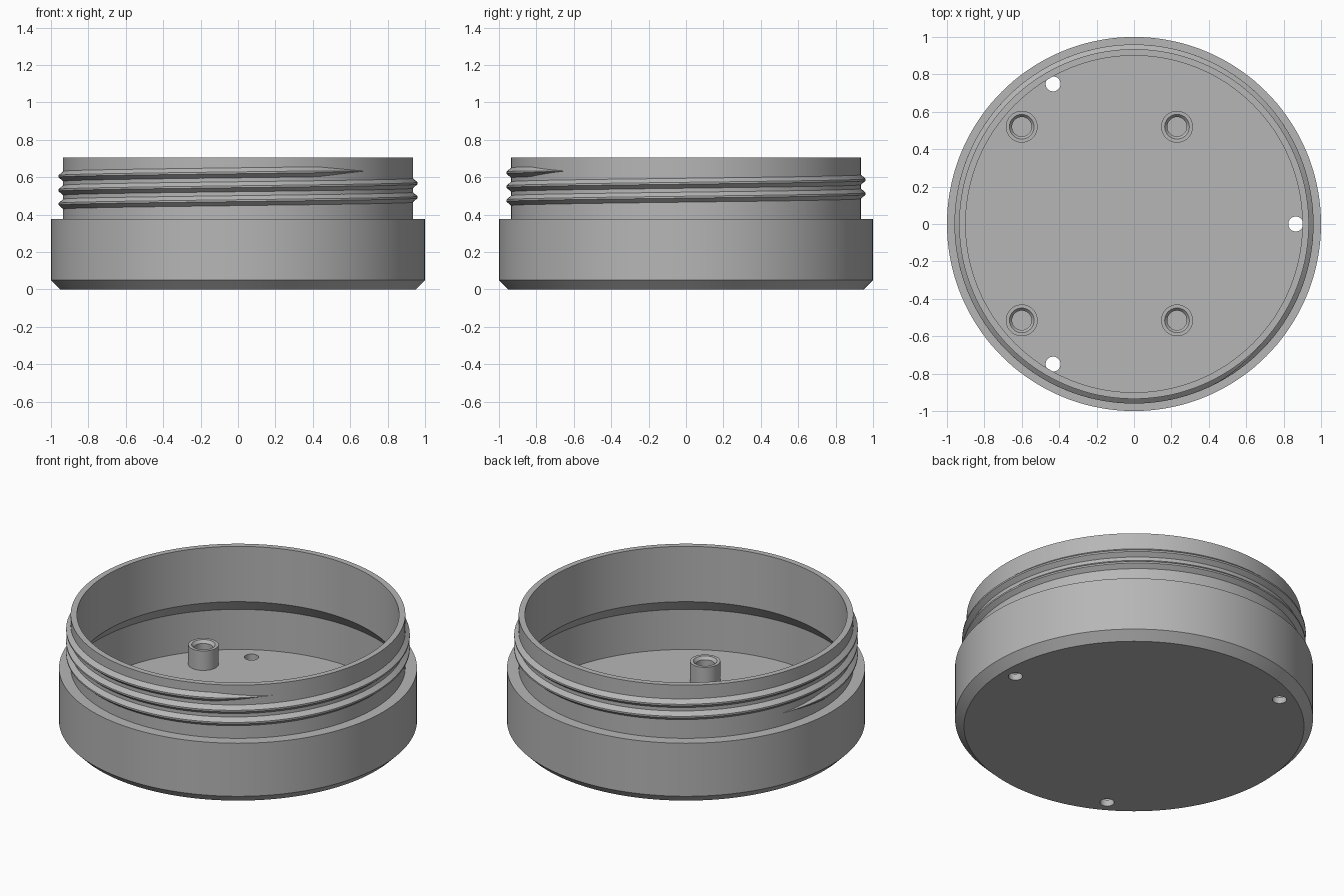
import bpy, bmesh, math
from math import cos, sin, radians

cube = bpy.data.objects.get("Cube")
if cube:
    bpy.data.objects.remove(cube, do_unlink=True)

grey = bpy.data.materials.new("plain grey")
grey.use_nodes = True
grey.diffuse_color = (0.47, 0.47, 0.47, 1)
grey.node_tree.nodes["Principled BSDF"].inputs["Base Color"].default_value = grey.diffuse_color


def finish(name, bm, location=(0, 0, 0)):
    """Turn a bmesh into a linked grey object."""
    bmesh.ops.remove_doubles(bm, verts=bm.verts, dist=1e-5)
    bmesh.ops.recalc_face_normals(bm, faces=bm.faces)
    mesh = bpy.data.meshes.new(name)
    bm.to_mesh(mesh)
    bm.free()
    mesh.materials.append(grey)
    obj = bpy.data.objects.new(name, mesh)
    obj.location = location
    bpy.context.collection.objects.link(obj)
    return obj


def select(obj):
    bpy.ops.object.select_all(action='DESELECT')
    obj.select_set(True)
    bpy.context.view_layer.objects.active = obj


def smooth(obj):
    select(obj)
    bpy.ops.object.shade_smooth_by_angle(angle=radians(25))


def lathe(name, profile, steps, closed=False, location=(0, 0, 0)):
    """Revolve a (radius, height) profile about z."""
    bm = bmesh.new()
    verts = [bm.verts.new((r, 0, z)) for r, z in profile]
    pairs = list(zip(verts, verts[1:]))
    if closed:
        pairs.append((verts[-1], verts[0]))
    edges = [bm.edges.new(p) for p in pairs]
    bmesh.ops.spin(bm, geom=verts + edges, cent=(0, 0, 0), axis=(0, 0, 1),
                   angle=math.tau, steps=steps, use_merge=True)
    return finish(name, bm, location)


# Hollow body: chamfered foot, wide base, narrower neck, undercut cavity
NECK, FLOOR = 0.935, 0.04
body = lathe("container_body", [
    (0, 0), (0.95, 0), (1, 0.05), (1, 0.377), (NECK, 0.377), (NECK, 0.705),
    (0.9, 0.705), (0.9, 0.364), (0.963, 0.287), (0.963, FLOOR), (0, FLOOR)], 144)

# Three round drain holes through the floor
for i in range(3):
    a = i * math.tau / 3
    cutter = lathe("hole_cutter", [(0, -0.1), (0.04, -0.1), (0.04, 0.1), (0, 0.1)],
                   32, location=(0.865 * cos(a), 0.865 * sin(a), 0))
    cutter.hide_render = True
    mod = body.modifiers.new("drain_hole", 'BOOLEAN')
    mod.operation = 'DIFFERENCE'
    mod.object = cutter
    select(body)
    bpy.ops.object.modifier_apply(modifier=mod.name)
    bpy.data.objects.remove(cutter, do_unlink=True)
smooth(body)

# Four hollow mounting posts with countersunk bores
for x in (-0.6, 0.23):
    for y in (-0.515, 0.52):
        post = lathe("mounting_post", [
            (0.052, FLOOR - 0.002), (0.085, FLOOR - 0.002), (0.085, 0.16),
            (0.066, 0.16), (0.052, 0.143)], 40, closed=True, location=(x, y, 0))
        smooth(post)

# Screw thread: a ridge climbing the neck, tapering to nothing at both ends
START, END, TAPER, PITCH = 160, 1037, 20, 0.0745
bm = bmesh.new()
rings = []
STEPS = 360
for i in range(STEPS + 1):
    deg = START + (END - START) * i / STEPS
    s = max(0.02, min(1, (deg - START) / TAPER, (END - deg) / TAPER))
    mid = 0.452 + PITCH * (deg - START) / 360
    section = [(-0.005, -0.031), (0.025 * s, -0.005), (0.025 * s, 0.005), (-0.005, 0.031)]
    a = radians(deg)
    rings.append([bm.verts.new(((NECK + r) * cos(a), (NECK + r) * sin(a), mid + h * s))
                  for r, h in section])
for r0, r1 in zip(rings, rings[1:]):
    for j in range(4):
        k = (j + 1) % 4
        bm.faces.new((r0[j], r1[j], r1[k], r0[k]))
bm.faces.new(rings[0])
bm.faces.new(rings[-1])
smooth(finish("screw_thread", bm))
